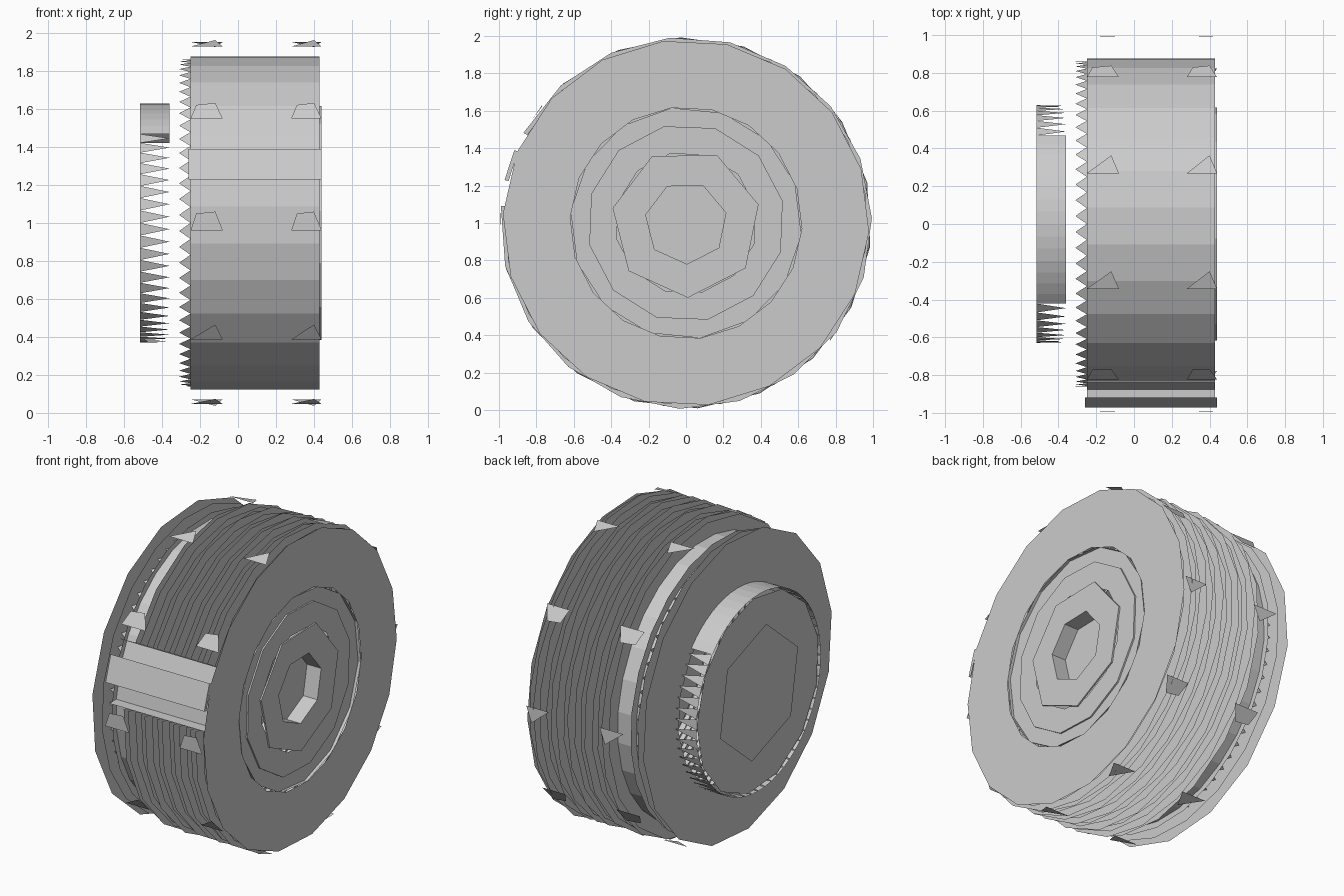
import bpy, math, random
from math import sin, cos, tau, radians

random.seed(4)
if "Cube" in bpy.data.objects:
    bpy.data.objects.remove(bpy.data.objects["Cube"])

grey = bpy.data.materials.new("light_grey")
grey.use_nodes = True
COLOUR = (0.6, 0.6, 0.6, 1)
grey.diffuse_color = COLOUR
grey.node_tree.nodes["Principled BSDF"].inputs["Base Color"].default_value = COLOUR


def pt(x, r, t):
    """Point around the axle; angle 0 is the front, a quarter turn is the top."""
    return (x, -r * cos(t), 1 + r * sin(t))


def make(name, verts, faces):
    mesh = bpy.data.meshes.new(name)
    mesh.from_pydata(verts, [], faces)
    mesh.materials.append(grey)
    obj = bpy.data.objects.new(name, mesh)
    bpy.context.collection.objects.link(obj)
    return obj


def lathe(name, profile, sides, start=0.0, sweep=tau):
    """Turn a profile of (x, radius) about the axle, fully or over an arc."""
    full = sweep == tau
    rows = sides if full else sides + 1
    n = len(profile)
    verts = [pt(x, r, start + sweep * i / sides) for i in range(rows) for x, r in profile]
    faces = []
    for i in range(sides):
        a, b = i * n, (i + 1) % rows * n
        faces += [(a + k, a + k + 1, b + k + 1, b + k) for k in range(n - 1)]
    return make(name, verts, faces)


def disc(name, x, r, sides, start=0.0):
    return make(name, [pt(x, r, start + tau * i / sides) for i in range(sides)],
                [tuple(range(sides))])


def teeth(name, base_x, tip_x, r, count, solid=lambda t: False):
    """Ring of triangles, filled up to a plain wall where solid."""
    verts, faces = [], []
    step = tau / count
    for i in range(count):
        t, k = i * step, len(verts)
        if solid(t):
            verts += [pt(base_x, r, t), pt(base_x, r, t + step),
                      pt(tip_x, r, t + step), pt(tip_x, r, t)]
            faces.append((k, k + 1, k + 2, k + 3))
        else:
            verts += [pt(base_x, r, t), pt(base_x, r, t + step), pt(tip_x, r, t + step / 2)]
            faces.append((k, k + 1, k + 2))
    return make(name, verts, faces)


# Inner drum
lathe("drum", [(-0.25, 0.88), (0.43, 0.88)], 28, 0.1)

# Thin fins, left open at the front window
LOW, HIGH = radians(5.3), radians(29)
for i in range(15):
    x = -0.13 + 0.04 * i
    r = 0.98 + random.uniform(-0.01, 0.015)
    lathe(f"fin_{i + 1}", [(x, 0.87), (x, r)], random.choice((17, 18, 19)),
          HIGH, tau - HIGH + LOW)

# Window sills and cross bar
for name, t in (("lower_sill", LOW), ("upper_sill", HIGH)):
    z = sin(t) * 0.95
    make(name, [(-0.25, -0.84, 1 + z), (0.43, -0.84, 1 + z),
                (0.43, -0.95 * cos(t), 1 + z), (-0.25, -0.95 * cos(t), 1 + z)], [(0, 1, 2, 3)])
lathe("cross_bar", [(-0.26, 0.975), (-0.26, 0.997), (0.44, 0.997), (0.44, 0.975)],
      1, radians(13.3), radians(9.7))

# Ten corner tabs around both rims; some are larger kites
for row, (a, b, c) in {"right": (-0.25, -0.08, -0.12), "left": (0.28, 0.44, 0.40)}.items():
    verts, faces = [], []
    for i in range(10):
        t = radians(36 * i)
        k = len(verts)
        verts += [pt(a, 0.99, t - 0.04), pt(b, 0.99, t - 0.04), pt(c, 0.995, t + 0.06)]
        if i in (0, 1, 4, 6):
            verts.append(pt(a + 0.03, 0.99, t + 0.05))
        faces.append(tuple(range(k, len(verts))))
    make(f"{row}_rim_tabs", verts, faces)

# Stepped face plate with an off-centre six-sided recess
lathe("face_plate", [(0.44, 0.98), (0.44, 0.62)], 18, 0.05)
lathe("outer_face_ring", [(0.44, 0.62), (0.42, 0.62), (0.42, 0.50)], 14, 0.1)
lathe("middle_face_ring", [(0.42, 0.53), (0.43, 0.53), (0.43, 0.38)], 12, 0.3)
lathe("inner_face_ring", [(0.43, 0.40), (0.44, 0.40), (0.44, 0.22), (0.34, 0.22)], 7, 0.2)
disc("recess_floor", 0.34, 0.24, 7, 0.2)

# Back rim plates and the toothed ring between them
lathe("drum_end_ring", [(-0.25, 0.80), (-0.25, 0.92)], 24, 0.1)
teeth("toothed_ring", -0.25, -0.31, 0.86, 64)
lathe("back_ring", [(-0.31, 0.80), (-0.31, 0.94)], 20, 0.2)
lathe("back_plate", [(-0.365, 0.60), (-0.365, 0.96)], 16, 0.12)

# Hub: ragged wall, solid along the upper front, closed by a cap
teeth("hub_wall", -0.515, -0.36, 0.63, 60, lambda t: sin(t) > 0.72)
disc("hub_cap", -0.51, 0.62, 13, 0.2)
disc("hub_cap_plate", -0.518, 0.42, 6, 0.35)
